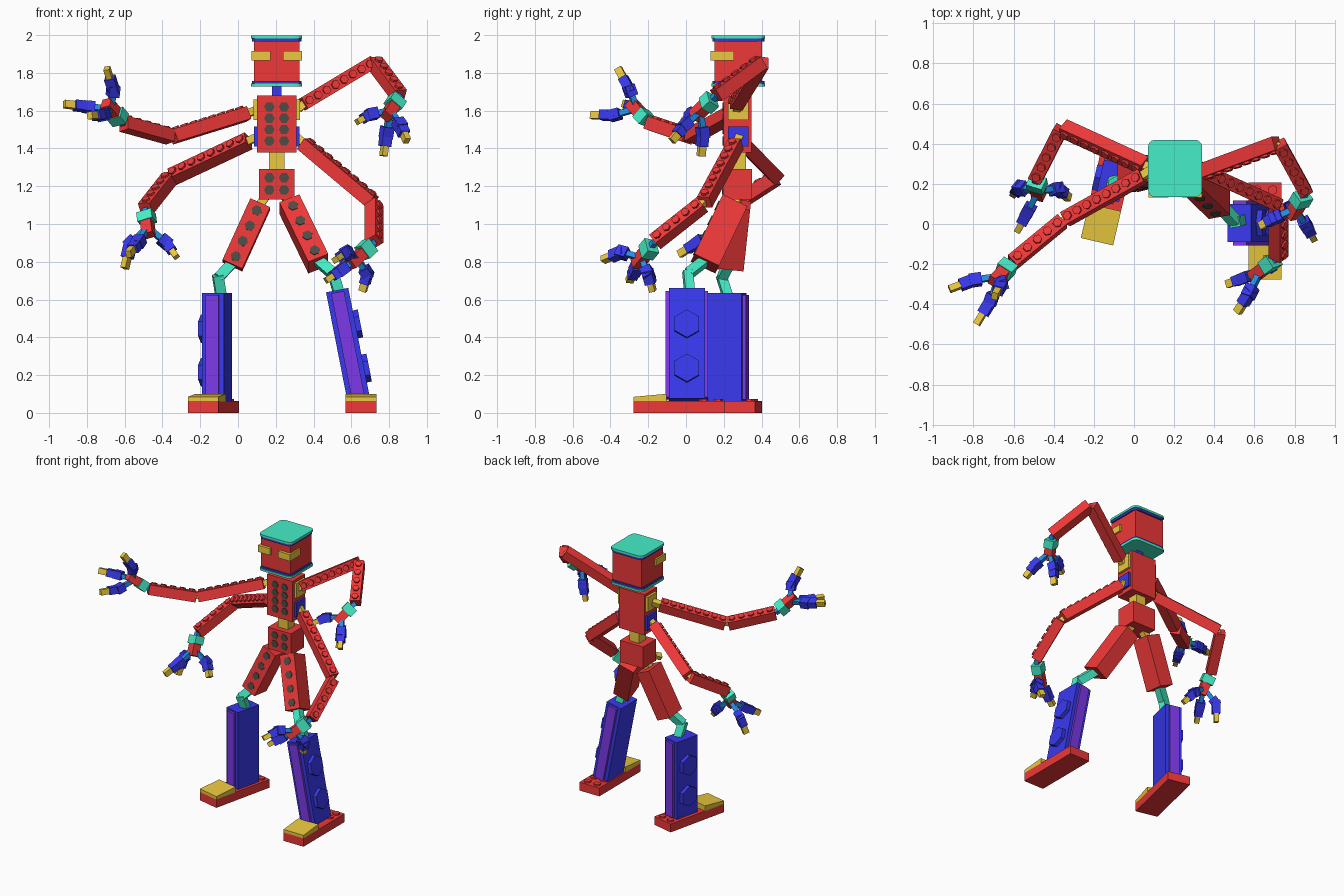
import bpy, bmesh
from math import radians, pi
from mathutils import Vector as V, Matrix as M

if "Cube" in bpy.data.objects:
    bpy.data.objects.remove(bpy.data.objects["Cube"])

COL = dict(red=(.86, .04, .04), blue=(.04, .04, .86), violet=(.2, .04, .8), rod=(.02, .27, .8),
           navy=(.05, .04, .5), orange=(.83, .58, .05), green=(.06, .85, .57), black=(.08, .07, .06))
MATS = {}
for k, c in COL.items():
    MATS[k] = bpy.data.materials.new(k)
    MATS[k].diffuse_color = (*c, 1)


def obj(name, mat, bm, frame=M()):
    me = bpy.data.meshes.new(name)
    bm.to_mesh(me)
    bm.free()
    me.materials.append(MATS[mat])
    o = bpy.data.objects.new(name, me)
    o.matrix_world = frame
    bpy.context.collection.objects.link(o)
    return o


def add_box(bm, c, s):
    return bmesh.ops.create_cube(bm, size=1, matrix=M.Translation(c) @ M.Diagonal((*s, 1)))['verts']


def add_hex(bm, c, axis, r, h, turn=0):
    rot = V((0, 0, 1)).rotation_difference(V(axis)).to_matrix().to_4x4()
    bmesh.ops.create_cone(bm, cap_ends=True, segments=6, radius1=r, radius2=r, depth=h,
                          matrix=M.Translation(c) @ rot @ M.Rotation(turn, 4, 'Z'))


def box(name, c, s, mat, frame=M()):
    bm = bmesh.new()
    add_box(bm, c, s)
    return obj(name, mat, bm, frame)


def frame(p, q, hint):
    """Origin at p, z towards q, x as near to hint as possible."""
    z = (V(q) - V(p)).normalized()
    x = V(hint) - z * z.dot(V(hint))
    x.normalize()
    y = z.cross(x)
    m = M((x, y, z)).transposed().to_4x4()
    m.translation = V(p)
    return m, (V(q) - V(p)).length


def beam(name, p, q, w, d, mat, hint=(.1, -1, .2), studs=0):
    m, L = frame(p, q, hint)
    bm = bmesh.new()
    add_box(bm, (0, 0, L / 2), (w, d, L))
    for i in range(studs):
        add_hex(bm, (w / 2 + .005, 0, L * (i + .5) / studs), (1, 0, 0), .023, .014)
    return obj(name, mat, bm, m)


def holes(name, cells, y, fr=M(), r=.028):
    bm = bmesh.new()
    for x, z in cells:
        add_hex(bm, (x, y, z), (0, -1, 0), r, .008, pi / 2)
    obj(name, 'black', bm, fr)


# Head: square block between rounded plates, eyes wrapping the corners
cx, cy = .205, .277
box('head', (cx, cy, 1.86), (.242, .252, .22), 'red')
for name, z, w, mat in (('head_top_plate', 1.991, .27, 'green'), ('head_top_band', 1.975, .26, 'navy'),
                        ('head_bottom_band', 1.75, .26, 'navy'), ('head_bottom_plate', 1.737, .27, 'green')):
    bm = bmesh.new()
    add_box(bm, (cx, cy, z), (w, w + .015, .016))
    up = [e for e in bm.edges if abs(e.verts[0].co.z - e.verts[1].co.z) > .01]
    bmesh.ops.bevel(bm, geom=up, offset=.035, segments=3, profile=.5, affect='EDGES')
    obj(name, mat, bm)
for s in (-1, 1):
    box('eye', (cx + s * .083, .192, 1.89), (.1, .122, .05), 'orange')
box('neck', (cx, cy, 1.705), (.05, .06, .07), 'blue')

# Torso, shoulders, waist and pelvis
box('torso', (cx, .273, 1.53), (.21, .148, .302), 'red')
holes('torso_holes', [(cx + s * .039, 1.44 + i * .06) for s in (-1, 1) for i in range(4)], .198)
box('upper_shoulders', (cx, .277, 1.605), (.245, .11, .11), 'orange')
box('lower_shoulders', (cx, .277, 1.463), (.24, .11, .105), 'blue')
box('waist', (cx, .277, 1.33), (.08, .08, .12), 'orange')
box('pelvis', (cx, .273, 1.21), (.19, .155, .16), 'red')
holes('pelvis_holes', [(cx + s * .039, z) for s in (-1, 1) for z in (1.18, 1.245)], .195)

# Arms: shoulder pin, start, elbow, wrist, stud direction, palm, then (knuckle, tip) per finger
ARMS = {
    'upper_left': ((.09, .27, 1.6), (.045, .24, 1.582), (-.35, .02, 1.46), (-.605, -.19, 1.53), (-.1, .25, 1),
                   (-.672, -.262, 1.61),
                   (((-.66, -.30, 1.715), (-.695, -.36, 1.825)), ((-.80, -.28, 1.62), (-.92, -.325, 1.635)),
                    ((-.715, -.385, 1.575), (-.785, -.5, 1.575)))),
    'lower_left': ((.1, .28, 1.46), (.055, .29, 1.44), (-.36, .48, 1.245), (-.49, .225, 1.08), (-.4, -.7, .6),
                   (-.477, .165, .98),
                   (((-.57, .18, .89), (-.60, .15, .765)), ((-.38, .175, .9), (-.325, .13, .825)),
                    ((-.53, .06, .9), (-.58, -.035, .84)))),
    'upper_right': ((.32, .27, 1.61), (.345, .265, 1.635), (.72, .405, 1.86), (.855, .16, 1.68), (.5, -1, .3),
                    (.805, .075, 1.60),
                    (((.70, .03, 1.58), (.63, -.01, 1.54)), ((.785, .09, 1.475), (.77, .08, 1.36)),
                     ((.86, -.01, 1.52), (.895, -.075, 1.44)))),
    'lower_right': ((.31, .28, 1.46), (.345, .265, 1.425), (.72, .095, 1.11), (.72, -.165, .905), (.8, -.35, .5),
                    (.63, -.235, .82),
                    (((.575, -.345, .85), (.515, -.44, .81)), ((.545, -.27, .755), (.465, -.3, .7)),
                     ((.685, -.2, .735), (.66, -.175, .645)))),
}
for n, (pin, a, b, c, hint, palm, fingers) in ARMS.items():
    a, b, c, palm = V(a), V(b), V(c), V(palm)
    beam(n + '_shoulder_pin', pin, a.lerp(b, .05), .04, .04, 'orange')
    beam(n + '_upper_arm', a, b.lerp(a, .02), .07, .07, 'red', hint, 8)
    beam(n + '_elbow_pin', b.lerp(a, .08), b.lerp(c, .1), .035, .035, 'orange', hint)
    beam(n + '_forearm', b.lerp(c, .03), c, .07, .07, 'red', hint, 5)
    beam(n + '_wrist_rod', c, palm, .03, .03, 'rod', hint)
    beam(n + '_wrist', c.lerp(palm, .22), c.lerp(palm, .7), .07, .085, 'green', hint)
    beam(n + '_palm', palm.lerp(c, .35), palm.lerp(c, -.4), .06, .06, 'red', hint)
    for k, t in fingers:
        k, t = V(k), V(t)
        d, f = (k - palm).normalized(), (t - k).normalized()
        beam(n + '_finger_rod', palm, k, .03, .03, 'rod', hint)
        beam(n + '_knuckle', k - d * .04, k + d * .02, .055, .06, 'blue', hint)
        beam(n + '_finger', k - f * .02, k.lerp(t, .55), .05, .055, 'blue', hint)
        beam(n + '_fingertip', k.lerp(t, .4), t, .04, .032, 'orange', hint)

# Legs: hip, thigh top, thigh bottom, knee bend, shin top, shin bottom, foot centre, yaw, outer side
LEGS = {
    'left': ((.15, .27, 1.15), (.118, .27, 1.105), (-.03, .235, .78), (-.105, .19, .715), (-.09, .22, .62),
             (-.112, .215, .635), (-.112, .215, .06), (-.13, .148), -13, -1),
    'right': ((.25, .27, 1.15), (.272, .25, 1.105), (.425, .1, .79), (.505, .01, .735), (.535, .02, .63),
              (.525, .005, .65), (.64, .005, .065), (.652, -.035), 0, 1),
}
for n, (hip, a, b, knee, kb, top, bot, foot, yaw, s) in LEGS.items():
    yawm = M.Rotation(radians(yaw), 4, 'Z')
    beam(n + '_hip_pin', hip, a, .045, .045, 'orange')
    # thigh with a row of holes on its front
    m, L = frame(a, b, (1, 0, 0))
    box(n + '_thigh', (0, 0, L / 2), (.115, .145, L), 'red', m)
    sy = -1 if m.to_3x3().col[1].y > 0 else 1
    holes(n + '_thigh_holes', [(0, L * (i + .5) / 4) for i in range(4)], sy * .0735, m)
    # bent knee bracket
    beam(n + '_knee_upper', V(b).lerp(V(a), .08), knee, .05, .055, 'green')
    beam(n + '_knee_lower', V(knee) + (V(knee) - V(kb)) * .15, kb, .05, .055, 'green')
    # shin with raised front and back panels and two large outer bosses
    m, L = frame(bot, top, yawm @ V((1, 0, 0)))
    bm = bmesh.new()
    add_box(bm, (0, 0, L / 2), (.12, .19, L))
    for z in (.27, .67):
        add_hex(bm, (s * .072, 0, L * z), (s, 0, 0), .075, .03, pi / 2)
    obj(n + '_shin', 'blue', bm, m)
    box(n + '_shin_panels', (0, 0, L / 2), (.07, .225, L * .96), 'violet', m)
    # foot: flat sole with heel studs and a sloping toe plate
    fm = M.Translation((*foot, 0)) @ yawm
    bm = bmesh.new()
    add_box(bm, (0, 0, .031), (.165, .485, .062))
    for x in (-.04, .04):
        for y in (.13, .205):
            add_hex(bm, (x, y, .065), (0, 0, 1), .025, .016)
    obj(n + '_sole', 'red', bm, fm)
    bm = bmesh.new()
    for v in add_box(bm, (0, -.155, .081), (.165, .175, .04)):
        if v.co.y < -.2 and v.co.z > .08:
            v.co.z = .085
    obj(n + '_toe_plate', 'orange', bm, fm)

for m in bpy.data.materials:
    if m.users and not m.is_grease_pencil:
        m.use_nodes = True
        m.node_tree.nodes["Principled BSDF"].inputs["Base Color"].default_value = m.diffuse_color
